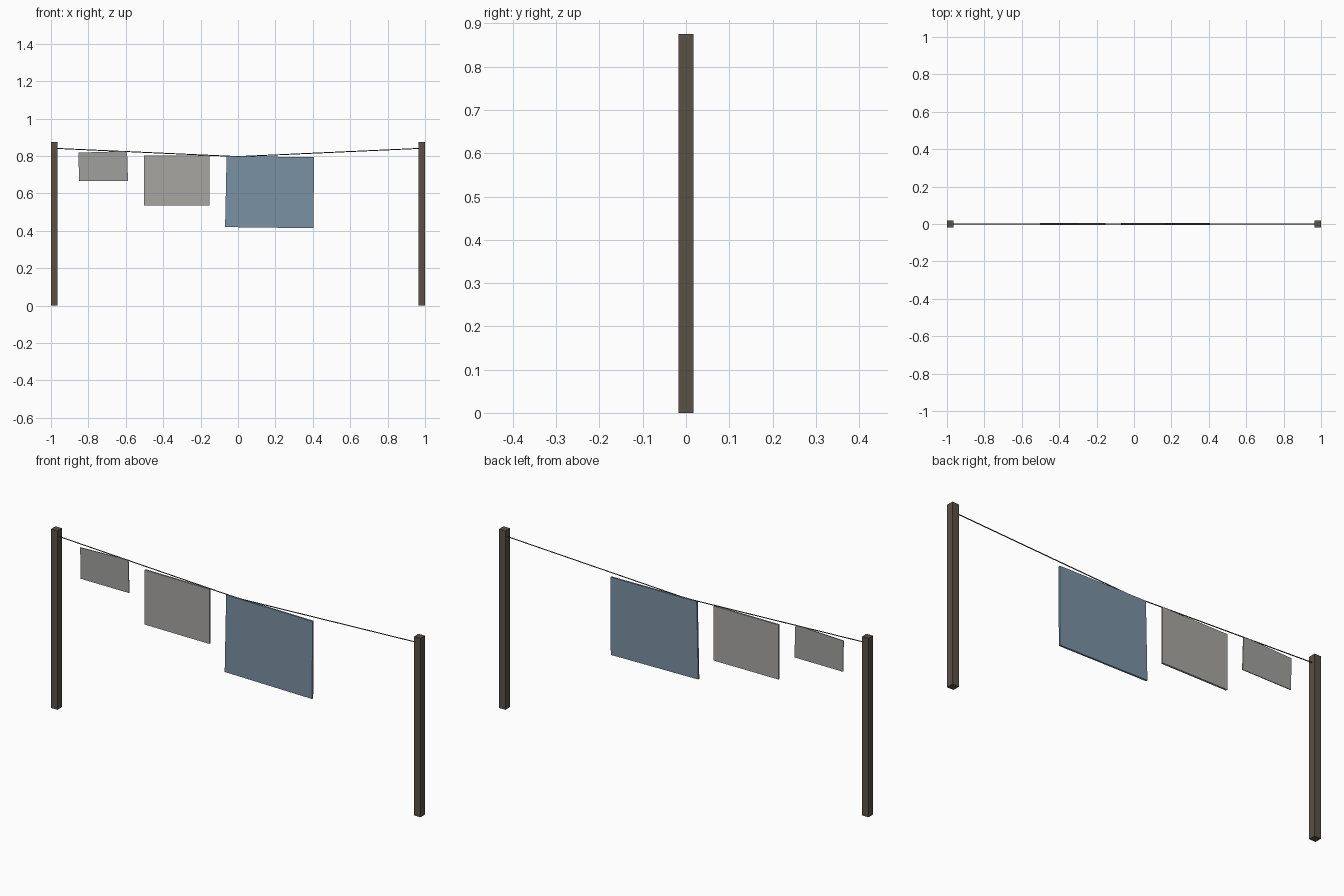
import bpy, bmesh
from mathutils import Vector

if "Cube" in bpy.data.objects:
    bpy.data.objects.remove(bpy.data.objects["Cube"])


def material(name, rgb):
    lin = [(c / 255 / 12.92) if c < 10 else ((c / 255 + 0.055) / 1.055) ** 2.4 for c in rgb]
    m = bpy.data.materials.new(name)
    m.diffuse_color = (*lin, 1)
    m.use_nodes = True
    m.node_tree.nodes["Principled BSDF"].inputs["Base Color"].default_value = m.diffuse_color
    return m


wood = material("dark wood", (90, 81, 70))
grey = material("warm grey cloth", (168, 166, 162))
pale = material("neutral grey cloth", (160, 160, 157))
blue = material("dusty blue cloth", (122, 145, 163))
line = material("dark line", (68, 66, 63))


def slab(name, corners, depth, mat):
    """Extrude an outline in the xz plane to a slab centred on y = 0."""
    bm = bmesh.new()
    f = bm.faces.new([bm.verts.new((x, -depth / 2, z)) for x, z in corners])
    ext = bmesh.ops.extrude_face_region(bm, geom=[f])["geom"]
    bmesh.ops.translate(bm, vec=(0, depth, 0),
                        verts=[v for v in ext if isinstance(v, bmesh.types.BMVert)])
    bmesh.ops.recalc_face_normals(bm, faces=bm.faces)
    me = bpy.data.meshes.new(name)
    bm.to_mesh(me)
    bm.free()
    me.materials.append(mat)
    ob = bpy.data.objects.new(name, me)
    bpy.context.collection.objects.link(ob)
    return ob


def rod(name, a, b, radius, mat):
    a, b = Vector(a), Vector(b)
    bpy.ops.mesh.primitive_cylinder_add(vertices=6, radius=radius, depth=(b - a).length,
                                        location=(a + b) / 2)
    ob = bpy.context.object
    ob.name = name
    ob.rotation_euler = (b - a).to_track_quat('Z', 'Y').to_euler()
    ob.data.materials.append(mat)


# posts and the two halves of the sagging line
for side, s in (("left", -1), ("right", 1)):
    x0, x1 = s * 0.965, s * 1.0
    slab(side + "_post", [(x0, 0), (x1, 0), (x1, 0.875), (x0, 0.875)], 0.035, wood)
    rod(side + "_line", (s * 0.98, 0, 0.841), (0, 0, 0.797), 0.0025, line)

# hanging cloths
slab("small_cloth", [(-0.85, 0.666), (-0.588, 0.666), (-0.593, 0.826), (-0.853, 0.818)], 0.004, pale)
slab("medium_cloth", [(-0.503, 0.536), (-0.152, 0.535), (-0.152, 0.802), (-0.503, 0.803)], 0.009, grey)
slab("large_cloth", [(-0.069, 0.42), (0.404, 0.414), (0.406, 0.794), (-0.061, 0.799)], 0.009, blue)
